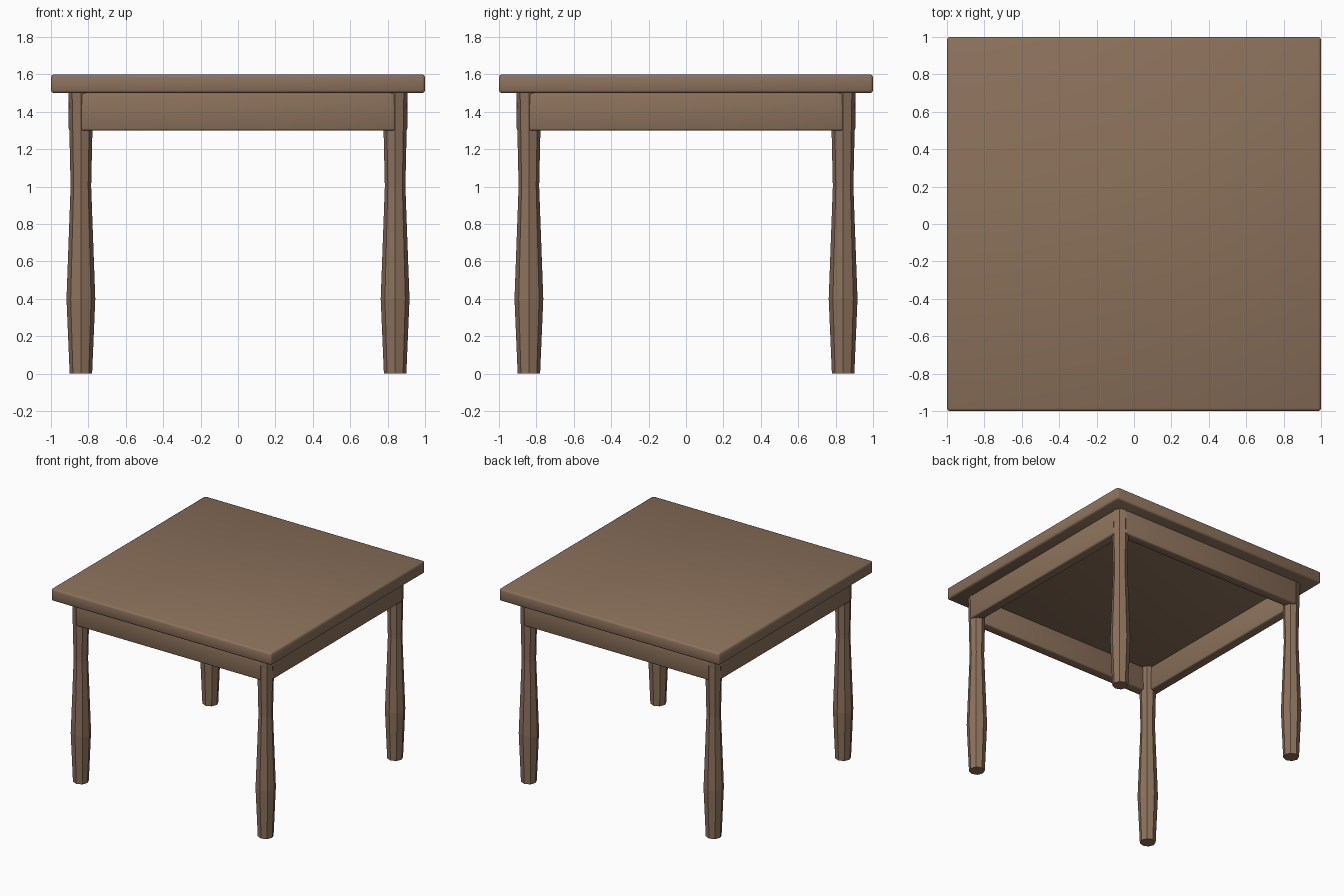
import bpy
import bmesh
from math import cos, sin, pi

if "Cube" in bpy.data.objects:
    bpy.data.objects.remove(bpy.data.objects["Cube"], do_unlink=True)

wood = bpy.data.materials.new("brown wood")
wood.use_nodes = True
colour = (0.26, 0.165, 0.105, 1)
wood.diffuse_color = colour
bsdf = next(n for n in wood.node_tree.nodes if n.type == "BSDF_PRINCIPLED")
bsdf.inputs["Base Color"].default_value = colour
bsdf.inputs["Roughness"].default_value = 0.7


def add_object(name, bm, smooth):
    bmesh.ops.recalc_face_normals(bm, faces=bm.faces)
    for face in bm.faces:
        face.smooth = smooth
    mesh = bpy.data.meshes.new(name)
    bm.to_mesh(mesh)
    bm.free()
    mesh.materials.append(wood)
    obj = bpy.data.objects.new(name, mesh)
    bpy.context.collection.objects.link(obj)
    return obj


def rounded_box(name, size, location, radius):
    bm = bmesh.new()
    bmesh.ops.create_cube(bm, size=1)
    bmesh.ops.scale(bm, vec=size, verts=bm.verts)
    bmesh.ops.bevel(bm, geom=bm.edges[:], offset=radius, segments=2,
                    profile=0.5, affect="EDGES")
    obj = add_object(name, bm, True)
    obj.location = location
    return obj


def turned_leg(name, x, y, profile, sides=8):
    bm = bmesh.new()
    rings = [[bm.verts.new((r * cos(2 * pi * i / sides), r * sin(2 * pi * i / sides), z))
              for i in range(sides)] for z, r in profile]
    for low, high in zip(rings, rings[1:]):
        for i in range(sides):
            j = (i + 1) % sides
            bm.faces.new((low[i], low[j], high[j], high[i]))
    bm.faces.new(rings[0])
    bm.faces.new(rings[-1])
    obj = add_object(name, bm, False)
    obj.location = (x, y, 0)


# Table top
rounded_box("table_top", (2, 2, 0.1), (0, 0, 1.55), 0.015)

# Legs: eight-sided, swelling low down and narrowing above
LEG = 0.84
leg_profile = [(0, 0.06), (0.4, 0.077), (1.0, 0.055), (1.5, 0.066)]
for x, side in ((LEG, "left"), (-LEG, "right")):
    for y, end in ((-LEG, "front"), (LEG, "back")):
        turned_leg(f"{end}_{side}_leg", x, y, leg_profile)

# Rails: one under each edge, running from leg centre to leg centre
THICK = 0.08
offset = 0.905 - THICK / 2
for sign, name in ((-1, "front_rail"), (1, "back_rail")):
    rounded_box(name, (2 * LEG, THICK, 0.2), (0, sign * offset, 1.4), 0.01)
for sign, name in ((1, "left_rail"), (-1, "right_rail")):
    rounded_box(name, (THICK, 2 * LEG, 0.2), (sign * offset, 0, 1.4), 0.01)
